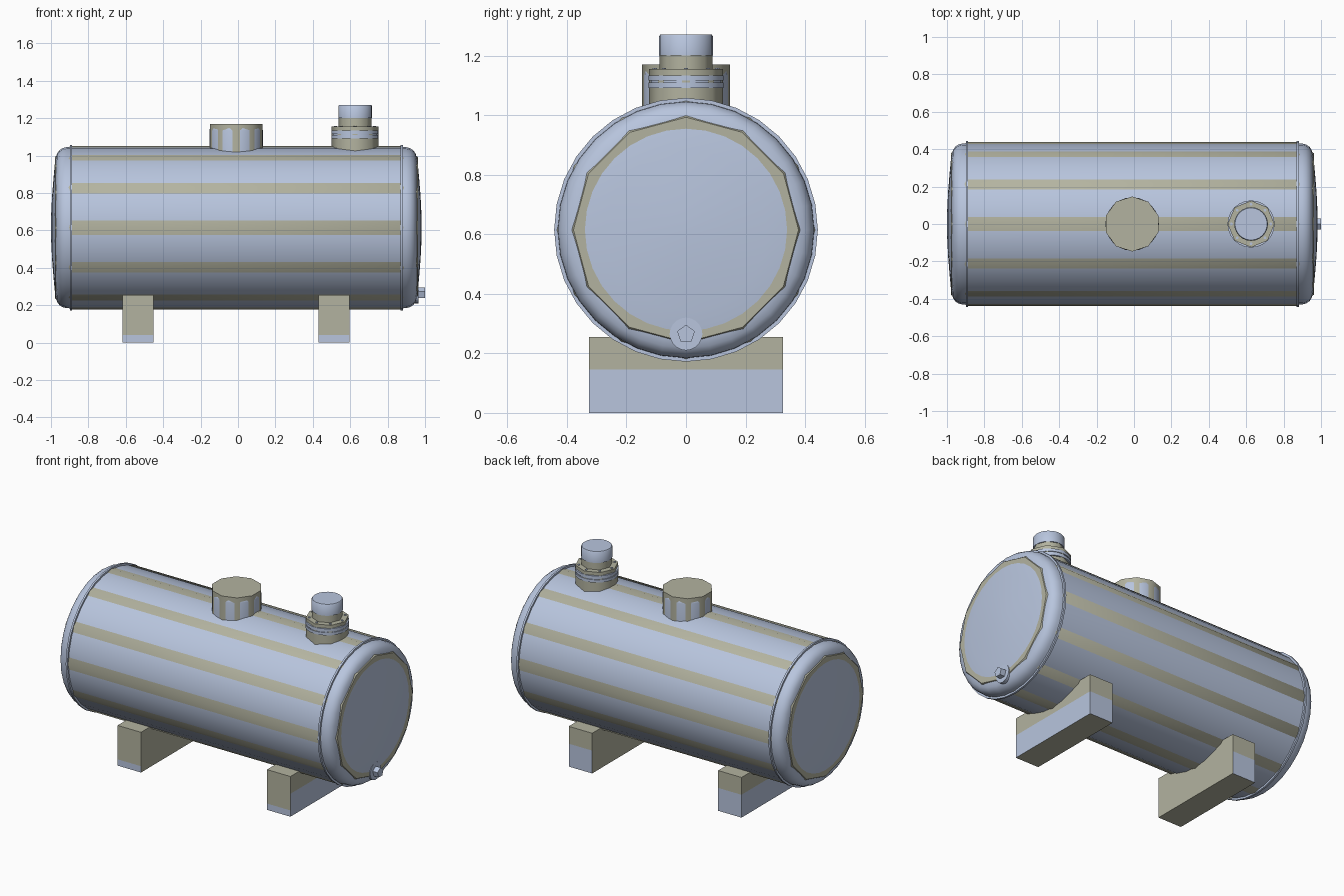
import bpy, bmesh, math
from mathutils import Matrix, Vector

if "Cube" in bpy.data.objects:
    bpy.data.objects.remove(bpy.data.objects["Cube"])


def material(name, rgb):
    m = bpy.data.materials.new(name)
    m.diffuse_color = (*rgb, 1)
    m.use_nodes = True
    m.node_tree.nodes["Principled BSDF"].inputs["Base Color"].default_value = m.diffuse_color
    return m


BLUE = material("pale blue steel", (0.48, 0.56, 0.73))
OLIVE = material("olive grey", (0.45, 0.45, 0.35))


def finish(name, bm, mats, smooth=40):
    bmesh.ops.recalc_face_normals(bm, faces=bm.faces)
    me = bpy.data.meshes.new(name)
    bm.to_mesh(me)
    bm.free()
    for m in mats:
        me.materials.append(m)
    if smooth:
        me.shade_smooth()
        me.set_sharp_from_angle(angle=math.radians(smooth))
    ob = bpy.data.objects.new(name, me)
    bpy.context.collection.objects.link(ob)
    return ob


def lathe(name, profile, sides, mat, origin, along_x=False, phase=0.0, smooth=40):
    """Closed solid of revolution from (axial, radius) pairs."""
    bm = bmesh.new()
    rings = []
    for a, r in profile:
        ring = []
        for i in range(sides):
            t = math.radians(phase) + 2 * math.pi * i / sides
            u, v = r * math.cos(t), r * math.sin(t)
            p = (a, u, v) if along_x else (u, v, a)
            ring.append(bm.verts.new(Vector(p) + Vector(origin)))
        rings.append(ring)
    for lo, hi in zip(rings, rings[1:]):
        for i in range(sides):
            j = (i + 1) % sides
            bm.faces.new((lo[i], lo[j], hi[j], hi[i]))
    bm.faces.new(rings[0])
    bm.faces.new(rings[-1])
    return finish(name, bm, [mat], smooth)


CX, CZ, HALF = -0.009, 0.615, 0.884

# tank shell with dished ends
dome = [(0, .431), (.025, .430), (.045, .425), (.063, .413), (.074, .397),
        (.081, .375), (.086, .345), (.093, .27), (.101, .17), (.106, .07), (.107, .01)]
right = [(HALF + a, r) for a, r in dome]
left = [(-a, r) for a, r in reversed(right)]
lathe("tank_shell", left + right, 32, BLUE, (CX, 0, CZ), True)

# twelve sided liner whose corners show as stripes and end rims
liner = [(HALF, .4375), (HALF + .0865, .378)]
lathe("tank_liner", [(-a, r) for a, r in reversed(liner)] + liner, 12, OLIVE,
      (CX, 0, CZ), True)

# seam bands
for side, label in ((-1, "left"), (1, "right")):
    x = CX + side * HALF
    lathe(label + "_seam_band", [(-.006, .443), (.006, .443)], 32, BLUE, (x, 0, CZ), True)

# manhole: rounded collar inside a plain low-sided cover
hx = -0.01
lathe("manhole_collar", [(.98, .143), (1.135, .143), (1.148, .140), (1.158, .132),
                         (1.163, .12)], 24, BLUE, (hx, 0, 0))
lathe("manhole_cover", [(.98, .147), (1.17, .147)], 10, OLIVE, (hx, 0, 0), phase=90)

# filler valve: base, flanges, bolts, neck and cap
vx = 0.626
lathe("valve_base", [(.99, .125), (1.155, .125)], 8, OLIVE, (vx, 0, 0), smooth=50)
for i, (z0, z1) in enumerate(((1.092, 1.110), (1.116, 1.134))):
    lathe("valve_flange_%d" % (i + 1), [(z0, .126), (z1, .126)], 24, BLUE, (vx, 0, 0))
lathe("valve_flange_gasket", [(1.108, .121), (1.118, .121)], 24, BLUE, (vx, 0, 0))
for i in range(8):
    t = math.radians(45 * i)
    lathe("flange_bolt_%d" % (i + 1), [(1.08, .008), (1.159, .008)], 6, BLUE,
          (vx + .105 * math.cos(t), .105 * math.sin(t), 0))
lathe("valve_neck", [(1.15, .089), (1.21, .089)], 8, OLIVE, (vx, 0, 0), smooth=50)
lathe("valve_cap", [(1.20, .090), (1.266, .090), (1.271, .086)], 24, BLUE, (vx, 0, 0))

# drain plug with five sided nut
lathe("drain_seat", [(.90, .045), (.945, .045)], 8, OLIVE, (0, 0, .262), True)
lathe("drain_disc", [(.94, .055), (.966, .055)], 20, BLUE, (0, 0, .265), True)
lathe("drain_nut", [(.96, .031), (1.0, .031)], 5, BLUE, (0, 0, .265), True, 90, 0)

# saddles: olive blocks with pale lower panels on the outer side and ends
for cx, label in ((-.535, "left"), (.513, "right")):
    bm = bmesh.new()
    bmesh.ops.create_cube(bm, size=1, matrix=Matrix.Translation((cx, 0, .1275))
                          @ Matrix.Diagonal((.164, .65, .255, 1)))
    for z in (.04, .145):
        bmesh.ops.bisect_plane(bm, geom=bm.verts[:] + bm.edges[:] + bm.faces[:],
                               plane_co=(0, 0, z), plane_no=(0, 0, 1))
    bm.normal_update()
    for f in bm.faces:
        n, z = f.normal, f.calc_center_median().z
        outer = n.x * cx > .1 and z < .145
        back = n.y > .5 and z < .145
        front = n.y < -.5 and z < .04
        f.material_index = 1 if outer or back or front else 0
    finish(label + "_saddle", bm, [OLIVE, BLUE], 0)
